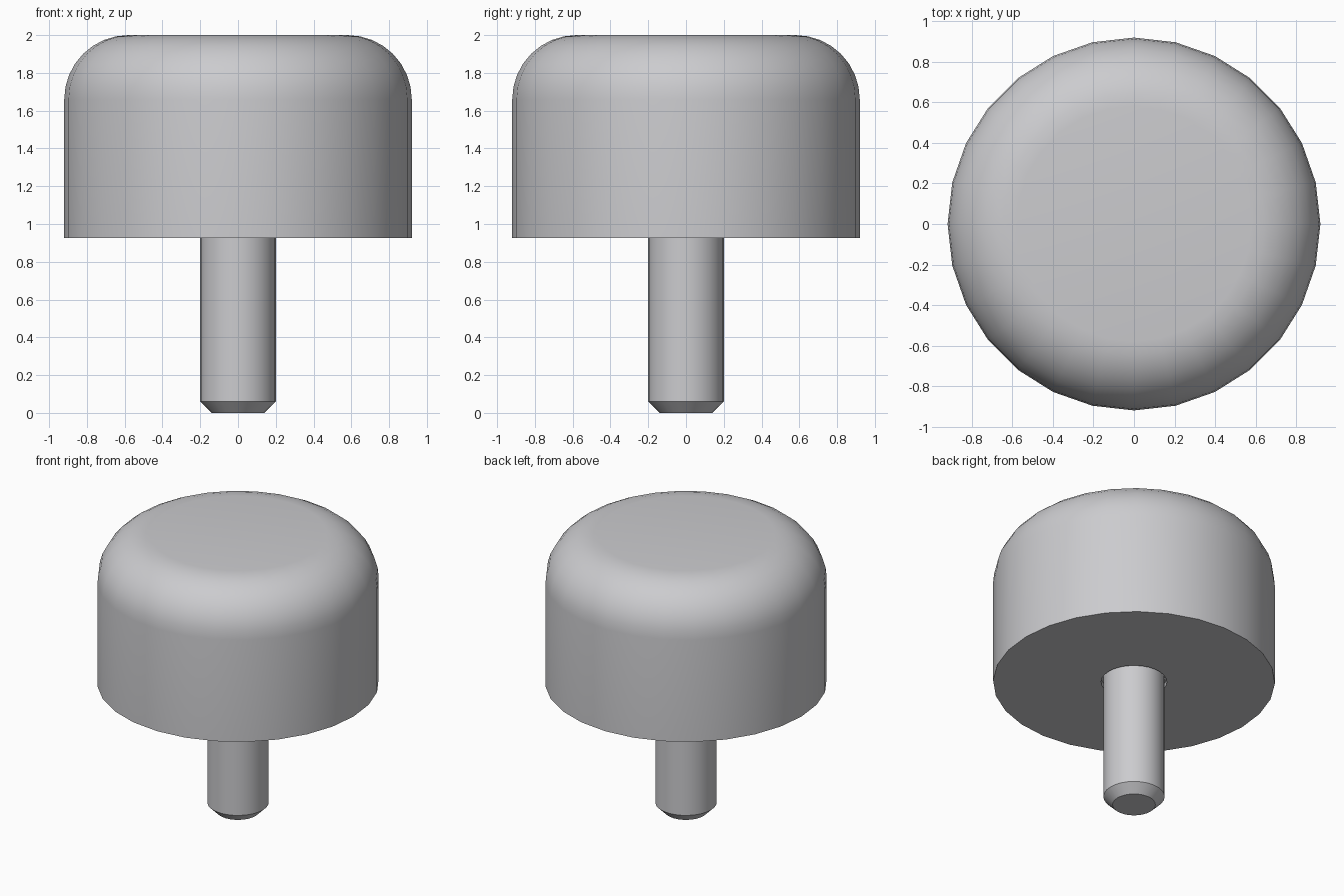
import bpy, bmesh, math

if "Cube" in bpy.data.objects:
    bpy.data.objects.remove(bpy.data.objects["Cube"])

SIDES = 28
grey = bpy.data.materials.new("light_grey")
grey.diffuse_color = (0.6, 0.6, 0.62, 1)
grey.use_nodes = True
grey.node_tree.nodes["Principled BSDF"].inputs["Base Color"].default_value = grey.diffuse_color


def lathe(name, profile):
    """Spin an (r, z) profile about z, with the first vertex on +x."""
    bm = bmesh.new()
    rings = []
    for r, z in profile:
        rings.append([bm.verts.new((r * math.cos(2 * math.pi * i / SIDES),
                                    r * math.sin(2 * math.pi * i / SIDES), z))
                      for i in range(SIDES)])
    for a, b in zip(rings, rings[1:]):
        for i in range(SIDES):
            j = (i + 1) % SIDES
            bm.faces.new((a[i], a[j], b[j], b[i]))
    bm.faces.new(rings[0][::-1])
    bm.faces.new(rings[-1])
    bmesh.ops.recalc_face_normals(bm, faces=bm.faces)
    mesh = bpy.data.meshes.new(name)
    bm.to_mesh(mesh)
    bm.free()
    mesh.materials.append(grey)
    ob = bpy.data.objects.new(name, mesh)
    bpy.context.collection.objects.link(ob)
    bpy.ops.object.select_all(action='DESELECT')
    ob.select_set(True)
    bpy.context.view_layer.objects.active = ob
    bpy.ops.object.shade_smooth_by_angle(angle=math.radians(25))
    return ob


# Cap with a rounded top edge and a slightly wider socket for the pin
R, FILLET, STEPS = 0.92, 0.34, 8
cap = [(0.215, 0.96), (0.215, 0.925), (R, 0.925)]
for k in range(STEPS + 1):
    t = math.pi / 2 * k / STEPS
    cap.append((R - FILLET + FILLET * math.cos(t), 2 - FILLET + FILLET * math.sin(t)))
lathe("cap", cap)

# Pin with a chamfered tip
lathe("pin", [(0.14, 0), (0.2, 0.06), (0.2, 0.96)])
